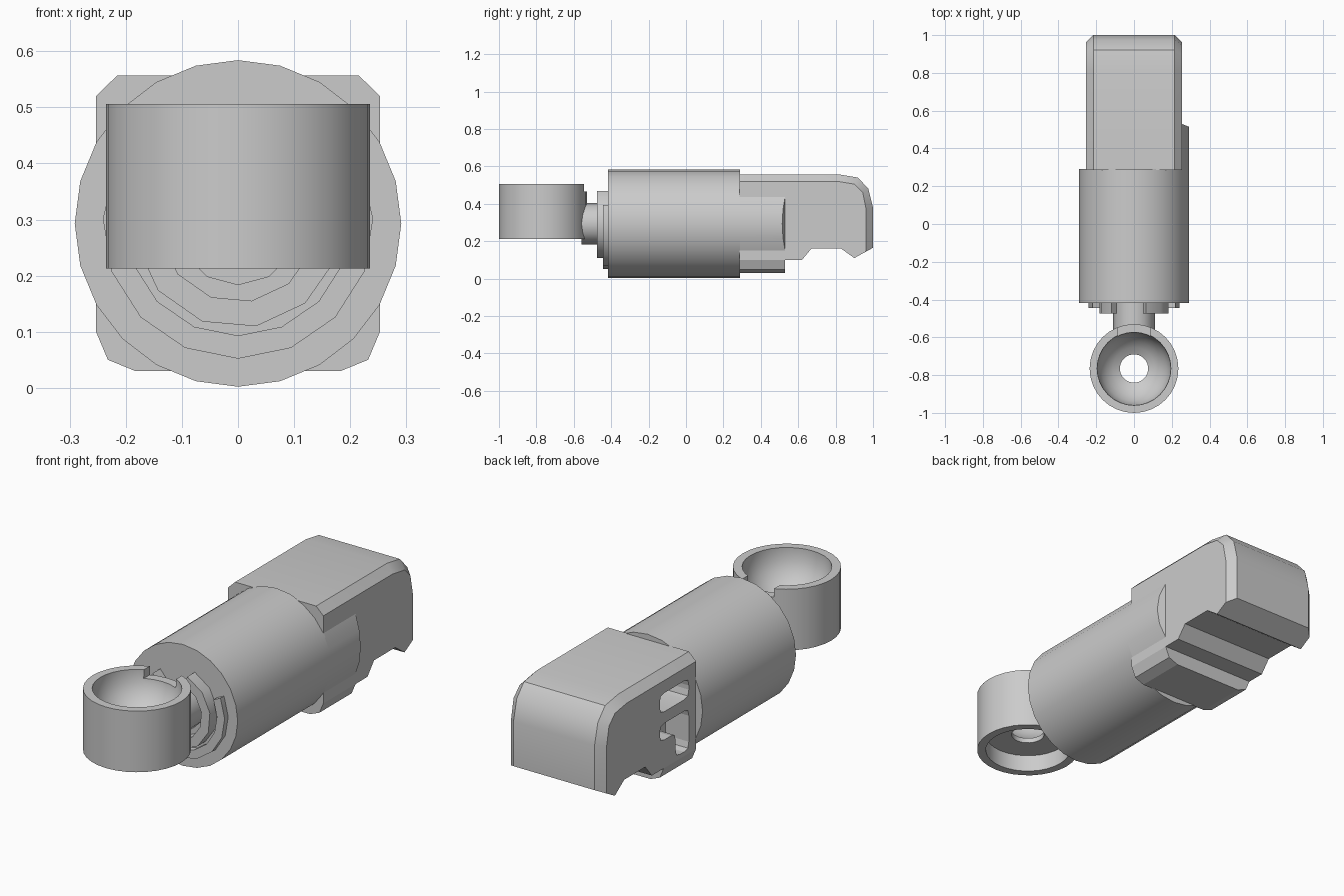
import bpy, bmesh, math
from mathutils import Vector

if "Cube" in bpy.data.objects:
    bpy.data.objects.remove(bpy.data.objects["Cube"])

ZC = 0.293  # height of the barrel axis


def finish(name, bm, smooth=True):
    bmesh.ops.remove_doubles(bm, verts=bm.verts, dist=1e-5)
    bmesh.ops.recalc_face_normals(bm, faces=bm.faces)
    me = bpy.data.meshes.new(name)
    bm.to_mesh(me)
    bm.free()
    ob = bpy.data.objects.new(name, me)
    bpy.context.collection.objects.link(ob)
    if smooth:
        shade(ob)
    return ob


def shade(ob):
    bpy.ops.object.select_all(action='DESELECT')
    ob.select_set(True)
    bpy.context.view_layer.objects.active = ob
    bpy.ops.object.shade_smooth_by_angle(angle=math.radians(35))


def lathe(name, prof, n, axis, centre, start=0, end=360):
    """Revolve a closed (radius, height) profile, fully or as an arc."""
    bm = bmesh.new()
    full = end - start == 360
    rings = []
    for i in range(n if full else n + 1):
        a = math.radians(start + (end - start) * i / n)
        ring = []
        for r, h in prof:
            u, v = r * math.cos(a), r * math.sin(a)
            p = Vector((u, v, h) if axis == 'Z' else (u, h, v))
            ring.append(bm.verts.new(p + Vector(centre)))
        rings.append(ring)
    m = len(prof)
    for i in range(n):
        A, B = rings[i], rings[(i + 1) % len(rings)]
        for j in range(m):
            k = (j + 1) % m
            if prof[j][0] == 0 and prof[k][0] == 0:
                continue
            f = [A[j], A[k]]
            f += [B[k]] if prof[k][0] else []
            f += [B[j]] if prof[j][0] else []
            bm.faces.new(f)
    if not full:
        bm.faces.new(rings[0])
        bm.faces.new(rings[-1])
    return finish(name, bm)


def loft(name, sections, smooth=True):
    """Skin a row of matching point loops and cap both ends."""
    bm = bmesh.new()
    loops = [[bm.verts.new(p) for p in s] for s in sections]
    for A, B in zip(loops, loops[1:]):
        for j in range(len(A)):
            k = (j + 1) % len(A)
            bm.faces.new((A[j], A[k], B[k], B[j]))
    bm.faces.new(loops[0])
    bm.faces.new(loops[-1])
    return finish(name, bm, smooth)


def cut(ob, cutter):
    mod = ob.modifiers.new('cut', 'BOOLEAN')
    mod.operation, mod.solver, mod.object = 'DIFFERENCE', 'EXACT', cutter
    bpy.context.view_layer.objects.active = ob
    bpy.ops.object.modifier_apply(modifier=mod.name)
    bpy.data.objects.remove(cutter, do_unlink=True)
    shade(ob)


def tube(r_in, r_out, y0, y1):
    return [(r_in, y0), (r_out, y0), (r_out, y1), (r_in, y1)]


# Barrel, neck and the two open collars on its front
axis_at = (0, 0, ZC)
lathe('barrel', tube(0, 0.291, -0.418, 0.29), 24, 'Y', axis_at)
lathe('neck', tube(0, 0.11, -0.56, -0.41), 12, 'Y', axis_at)
lathe('inner_collar', tube(0.14, 0.186, -0.475, -0.41), 10, 'Y', axis_at, -230, 70)
lathe('outer_collar', tube(0.2, 0.241, -0.445, -0.41), 10, 'Y', axis_at, -205, 25)

# Front cup: hollow bowl above, recess below, hole through the middle
bowl = [(0.195 * math.cos(math.radians(a)), 0.49 - 0.185 * math.sin(math.radians(a)))
        for a in (0, 14, 28, 42, 55, 67.4)]
cup = lathe('cup', [(0.195, 0.506)] + bowl + [(0.075, 0.295), (0.195, 0.295), (0.195, 0.213),
            (0.235, 0.213), (0.235, 0.506)], 32, 'Z', (0, -0.765, 0))
cut(cup, loft('notch_cutter', [[(x, -0.62, 0.465), (x, -0.5, 0.465), (x, -0.5, 0.6), (x, -0.62, 0.6)]
                               for x in (-0.085, 0.085)], False))

# Rear housing: side profile lofted across x with chamfered flanks
full = [(0.285, 0.10), (0.285, 0.557), (0.82, 0.557), (0.92, 0.54), (0.975, 0.48), (1, 0.38),
        (1, 0.165), (0.9, 0.11), (0.83, 0.16), (0.67, 0.16), (0.62, 0.10)]
inset = [(0.285, 0.10), (0.285, 0.52), (0.81, 0.52), (0.9, 0.505), (0.945, 0.46), (0.963, 0.37),
         (0.963, 0.145), (0.9, 0.11), (0.83, 0.16), (0.67, 0.16), (0.62, 0.10)]
housing = loft('rear_housing', [[(x, y, z) for y, z in p] for x, p in
               ((-0.253, inset), (-0.215, full), (0.215, full), (0.253, inset))])

# Recessed slots in the left flank


def rounded(corners, r=0.035):
    out = []
    n = len(corners)
    for i, c in enumerate(corners):
        p = Vector(c)
        a = p + (Vector(corners[i - 1]) - p).normalized() * r
        b = p + (Vector(corners[(i + 1) % n]) - p).normalized() * r
        out += [a, (a + b) * 0.2 + p * 0.6, b]
    return out


slots = ([(0.34, 0.37), (0.56, 0.37), (0.56, 0.46), (0.34, 0.46)],
         [(0.34, 0.12), (0.44, 0.12), (0.44, 0.235), (0.56, 0.235), (0.56, 0.315), (0.34, 0.315)])
for s in slots:
    cut(housing, loft('slot_cutter', [[(x, y, z) for y, z in rounded(s)] for x in (-0.3, -0.13)], False))

# Lower lug under the housing
lug = [(-0.253, 0.10), (-0.232, 0.05), (-0.183, 0.03), (0.183, 0.03), (0.232, 0.05), (0.253, 0.10)]
loft('lower_lug', [[(x, y, z) for x, z in lug] for y in (0.285, 0.53)], False)

# Curved cheek continuing the barrel along the right flank, with a slanted end
arc = [(0.291 * math.cos(math.radians(a)), ZC + 0.291 * math.sin(math.radians(a)))
       for a in (-30, -15, 0, 15, 30)]
loft('right_cheek', [[(x, 0.285, z) for x, z in arc],
                     [(x, 0.53 - 0.4 * (x - 0.252), z) for x, z in arc]])
